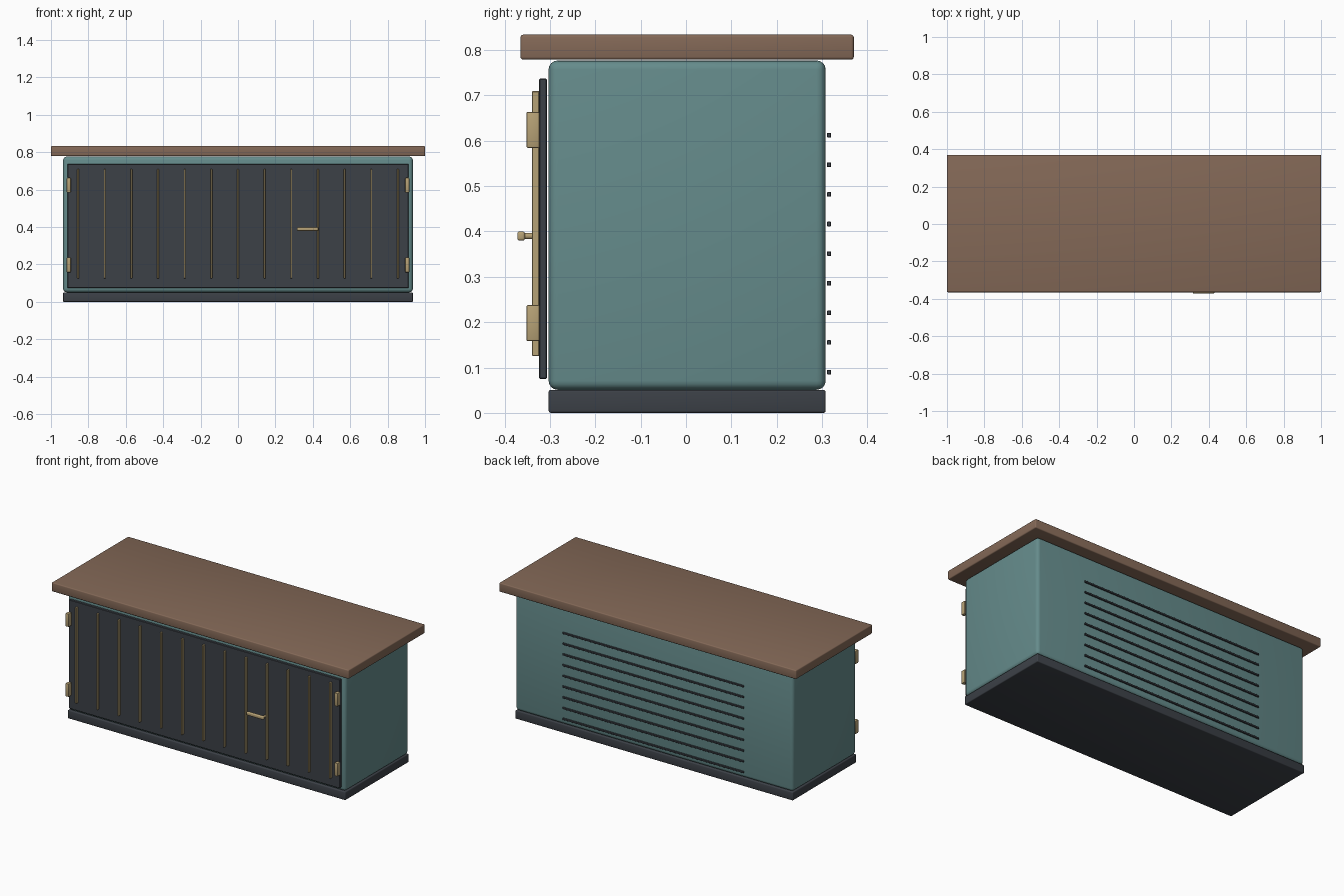
import bpy, math

if "Cube" in bpy.data.objects:
    bpy.data.objects.remove(bpy.data.objects["Cube"])


def material(name, rgb):
    m = bpy.data.materials.new(name)
    m.diffuse_color = (*rgb, 1)
    m.use_nodes = True
    m.node_tree.nodes["Principled BSDF"].inputs["Base Color"].default_value = m.diffuse_color
    return m


TEAL = material("teal_paint", (0.13, 0.26, 0.26))
DARK = material("dark_paint", (0.045, 0.052, 0.063))
WOOD = material("brown_wood", (0.23, 0.14, 0.095))
BRASS = material("brass", (0.47, 0.36, 0.18))


def finish(ob, name, mat):
    ob.name = name
    ob.data.materials.append(mat)
    bpy.ops.object.shade_smooth_by_angle(angle=math.radians(35))
    return ob


def box(name, x, y, z, mat, bevel=0.0, segments=3):
    # x, y and z are (min, max) ranges
    r = (x, y, z)
    bpy.ops.mesh.primitive_cube_add(size=1, location=[(a + b) / 2 for a, b in r])
    ob = bpy.context.object
    ob.scale = [b - a for a, b in r]
    bpy.ops.object.transform_apply(location=False, rotation=False, scale=True)
    if bevel:
        mod = ob.modifiers.new("rounded_edges", 'BEVEL')
        mod.width, mod.segments = bevel, segments
        bpy.ops.object.modifier_apply(modifier=mod.name)
    return finish(ob, name, mat)


def rod(name, location, radius, length, rotation, mat):
    bpy.ops.mesh.primitive_cylinder_add(vertices=16, radius=radius, depth=length,
                                        location=location, rotation=rotation)
    return finish(bpy.context.object, name, mat)


# Plinth, cabinet body and overhanging top
box("plinth", (-0.935, 0.935), (-0.303, 0.308), (0, 0.051), DARK, 0.005)
box("body", (-0.935, 0.935), (-0.303, 0.308), (0.051, 0.777), TEAL, 0.02, 4)
box("top_slab", (-1, 1), (-0.365, 0.37), (0.779, 0.834), WOOD, 0.006)

# Front door panel with vertical strips
box("door_panel", (-0.912, 0.912), (-0.324, -0.307), (0.075, 0.737), DARK, 0.002, 1)
for i in range(13):
    x = -0.855 + i * 0.1425
    box(f"door_strip_{i + 1}", (x - 0.005, x + 0.005), (-0.34, -0.323),
        (0.125, 0.71), BRASS, 0.002, 1)

# Hinges at both sides
for side, x in (("left", -0.905), ("right", 0.905)):
    for level, z in (("lower", 0.198), ("upper", 0.624)):
        box(f"{level}_{side}_hinge", (x - 0.011, x + 0.011), (-0.352, -0.323),
            (z - 0.04, z + 0.04), BRASS, 0.004, 2)

# Lever handle on a short post
rod("handle_post", (0.42, -0.342, 0.39), 0.007, 0.04, (math.pi / 2, 0, 0), BRASS)
box("handle_lever", (0.315, 0.43), (-0.372, -0.355), (0.38, 0.4), BRASS, 0.005, 3)

# Vent slats on the back
for i in range(9):
    z = 0.09 + i * 0.0653
    box(f"vent_slat_{i + 1}", (-0.61, 0.61), (0.311, 0.32), (z - 0.005, z + 0.005),
        DARK, 0.001, 1)
